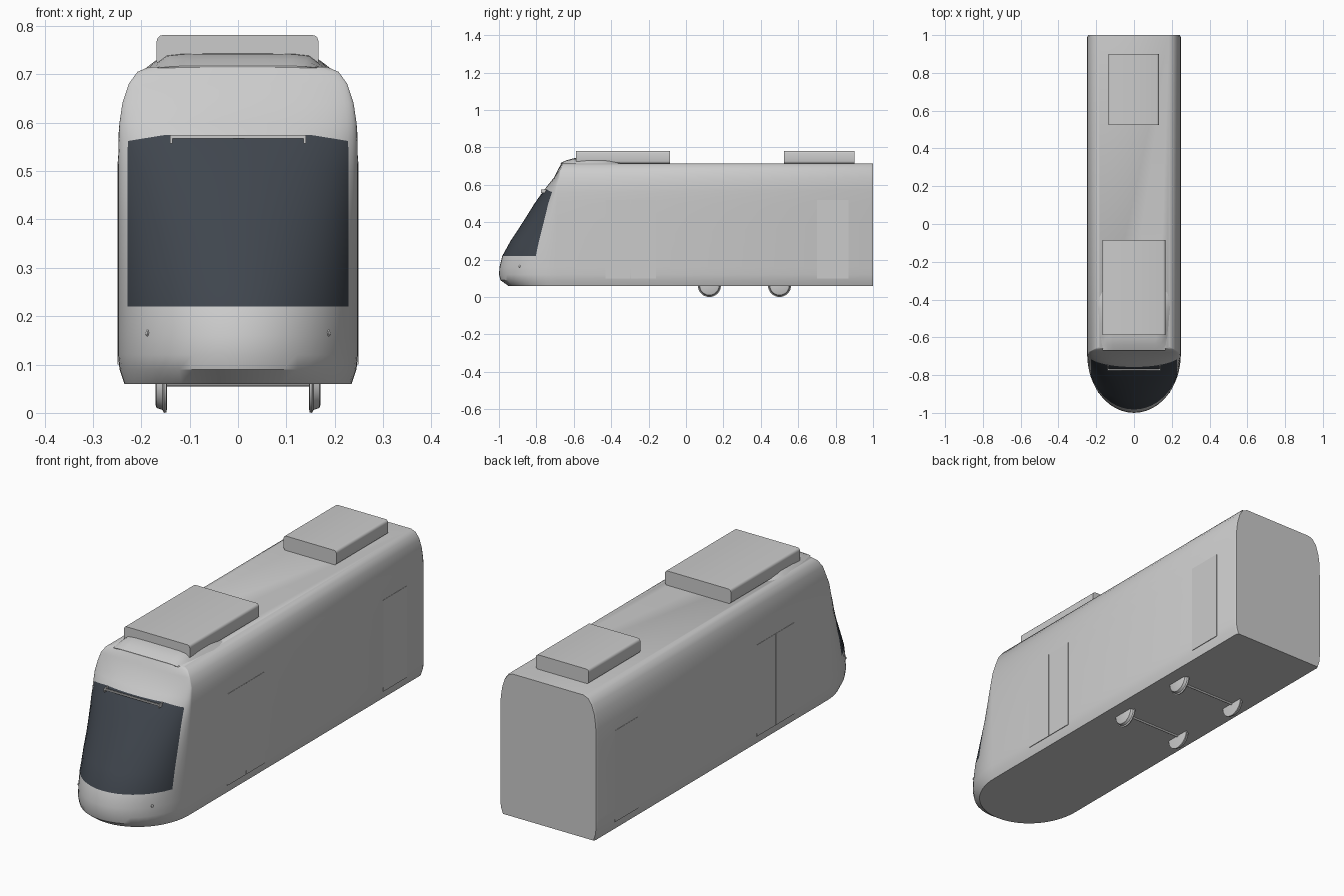
import bpy, bmesh, math
from mathutils import Matrix, Vector

old = bpy.data.objects.get("Cube")
if old:
    bpy.data.objects.remove(old, do_unlink=True)


def material(name, rgb):
    m = bpy.data.materials.new(name)
    m.use_nodes = True
    m.diffuse_color = (*rgb, 1)
    m.node_tree.nodes["Principled BSDF"].inputs["Base Color"].default_value = (*rgb, 1)
    return m


GREY = material("body grey", (0.6, 0.6, 0.6))
GLASS = material("dark glass", (0.05, 0.06, 0.075))


def finish(name, bm, mats, angle=35):
    bmesh.ops.recalc_face_normals(bm, faces=bm.faces)
    me = bpy.data.meshes.new(name)
    bm.to_mesh(me)
    bm.free()
    for m in mats:
        me.materials.append(m)
    ob = bpy.data.objects.new(name, me)
    bpy.context.collection.objects.link(ob)
    bpy.ops.object.select_all(action="DESELECT")
    ob.select_set(True)
    bpy.context.view_layer.objects.active = ob
    bpy.ops.object.shade_smooth_by_angle(angle=math.radians(angle))
    return ob


def box(name, lo, hi):
    bm = bmesh.new()
    lo, hi = Vector(lo), Vector(hi)
    size = hi - lo
    bmesh.ops.create_cube(bm, size=1, matrix=Matrix.Translation((lo + hi) / 2)
                          @ Matrix.Diagonal((*size, 1)))
    return finish(name, bm, [GREY])


def loft(bm, rings, closed=False):
    faces = []
    for a, b in zip(rings, rings[1:]):
        n = len(a)
        for i in range(n if closed else n - 1):
            j = (i + 1) % n
            faces.append(bm.faces.new((a[i], a[j], b[j], b[i])))
    return faces


# Body shell: height, half width, nose tip y, y where the nose curve begins
LEVELS = [
    (0.06, 0.235, -0.95, -0.69), (0.09, 0.245, -0.992, -0.69),
    (0.12, 0.248, -1.0, -0.69), (0.16, 0.248, -0.997, -0.69),
    (0.22, 0.248, -0.982, -0.69), (0.3, 0.248, -0.938, -0.69),
    (0.4, 0.248, -0.872, -0.69), (0.5, 0.248, -0.81, -0.69),
    (0.575, 0.247, -0.757, -0.69), (0.6, 0.245, -0.737, -0.685),
    (0.64, 0.239, -0.705, -0.675), (0.68, 0.226, -0.685, -0.67),
    (0.705, 0.208, -0.672, -0.66), (0.715, 0.185, -0.667, -0.65),
]
GLASS_LOW, GLASS_TOP = 0.22, 0.575
edge = math.asin(0.922)
half = [edge * i / 9 for i in range(10)] + [edge + (math.pi / 2 - edge) * i / 4 for i in range(1, 5)]
angles = [-a for a in reversed(half[1:])] + half

bm = bmesh.new()
rings = []
for z, w, tip, start in LEVELS:
    pts = [(-w + 0.005, 1, z), (-w, 0.99, z)]
    for a in angles:
        drop = 0.016 * max(0, abs(math.sin(a)) - 0.6) / 0.4 if z == GLASS_TOP else 0
        pts.append((w * math.sin(a), start + (tip - start) * math.cos(a), z - drop))
    pts += [(w, 0.99, z), (w - 0.005, 1, z)]
    rings.append([bm.verts.new(p) for p in pts])
skin = loft(bm, rings)
bm.faces.new(rings[0])
bm.faces.new(rings[-1])
bm.faces.new([r[0] for r in rings] + [r[-1] for r in reversed(rings)])
# Windscreen faces chosen by height and distance from the centre line
for f in skin:
    c = f.calc_center_median()
    if GLASS_LOW < c.z < GLASS_TOP and abs(c.x) < 0.228 and c.y < -0.7:
        f.material_index = 1
finish("body_shell", bm, [GREY, GLASS])


# Rooftop equipment with rounded long edges
def roof_unit(name, x0, x1, y0, y1):
    bm = bmesh.new()
    z0, z1, r = 0.714, 0.781, 0.012
    outline = []
    for cx, cz, first in ((x1 - r, z1 - r, 0), (x0 + r, z1 - r, 1),
                          (x0 + r, z0 + r, 2), (x1 - r, z0 + r, 3)):
        for i in range(4):
            a = (first + i / 3) * math.pi / 2
            outline.append((cx + r * math.cos(a), cz + r * math.sin(a)))
    ends = [[bm.verts.new((x, y, z)) for x, z in outline] for y in (y0, y1)]
    loft(bm, ends, closed=True)
    for e in ends:
        bm.faces.new(e)
    finish(name, bm, [GREY])


roof_unit("front_roof_unit", -0.168, 0.166, -0.587, -0.085)
roof_unit("rear_roof_unit", -0.136, 0.132, 0.525, 0.9)

# Low fairing under the front roof unit: y, half width, height
bm = bmesh.new()
rings = []
for y, w, h in ((-0.67, 0.165, 0.004), (-0.64, 0.172, 0.018), (-0.6, 0.178, 0.029),
                (-0.53, 0.185, 0.033), (-0.45, 0.19, 0.03), (-0.39, 0.188, 0.017),
                (-0.35, 0.178, 0.002)):
    side = ((1, 0), (0.93, 0.35), (0.82, 0.85), (0.65, 0.97), (0.3, 1))
    prof = [(-x, z) for x, z in side] + list(reversed(side))
    rings.append([bm.verts.new((x * w, y, 0.713 + z * h)) for x, z in prof])
loft(bm, rings)
bm.faces.new(rings[0])
bm.faces.new(rings[-1])
bm.faces.new([r[0] for r in rings] + [r[-1] for r in reversed(rings)])
finish("roof_fairing", bm, [GREY])

# Slim bracket across the top of the windscreen
box("bracket_bar", (-0.14, -0.775, 0.567), (0.14, -0.768, 0.574))
for s, label in ((1, "left"), (-1, "right")):
    x = sorted((s * 0.135, s * 0.141))
    box(label + "_bracket_end", (x[0], -0.775, 0.557), (x[1], -0.74, 0.574))

# Head lamps and door leaves on both sides
for s, label in ((1, "left"), (-1, "right")):
    bm = bmesh.new()
    bmesh.ops.create_uvsphere(bm, u_segments=12, v_segments=8, radius=1,
                              matrix=Matrix.Translation((s * 0.187, -0.889, 0.165))
                              @ Matrix.Diagonal((0.004, 0.006, 0.007, 1)))
    finish(label + "_head_lamp", bm, [GREY])
    x = sorted((s * 0.245, s * 0.249))
    for part, y0, y1 in (("front_door_leaf", -0.43, -0.296),
                         ("middle_door_leaf", -0.294, -0.16),
                         ("rear_door", 0.7, 0.87)):
        box(label + "_" + part, (x[0], y0, 0.12 - 0.02), (x[1], y1, 0.52))


# Flanged wheels and axles, turned about the x axis
def lathe(name, profile, y, z, n=32):
    bm = bmesh.new()
    rings = [[bm.verts.new((x, y + r * math.cos(i * math.tau / n), z + r * math.sin(i * math.tau / n)))
              for i in range(n)] for x, r in profile]
    loft(bm, rings, closed=True)
    bm.faces.new(rings[0])
    bm.faces.new(rings[-1])
    finish(name, bm, [GREY])


WHEEL = ((0.147, 0.054), (0.148, 0.061), (0.153, 0.062), (0.156, 0.056), (0.168, 0.052), (0.171, 0.045))
for y, label in ((0.125, "front"), (0.5, "rear")):
    for s, hand in ((1, "left"), (-1, "right")):
        lathe(label + "_" + hand + "_wheel", [(s * x, r) for x, r in WHEEL], y, 0.062)
    lathe(label + "_axle", ((-0.148, 0.007), (0.148, 0.007)), y, 0.062, 12)
